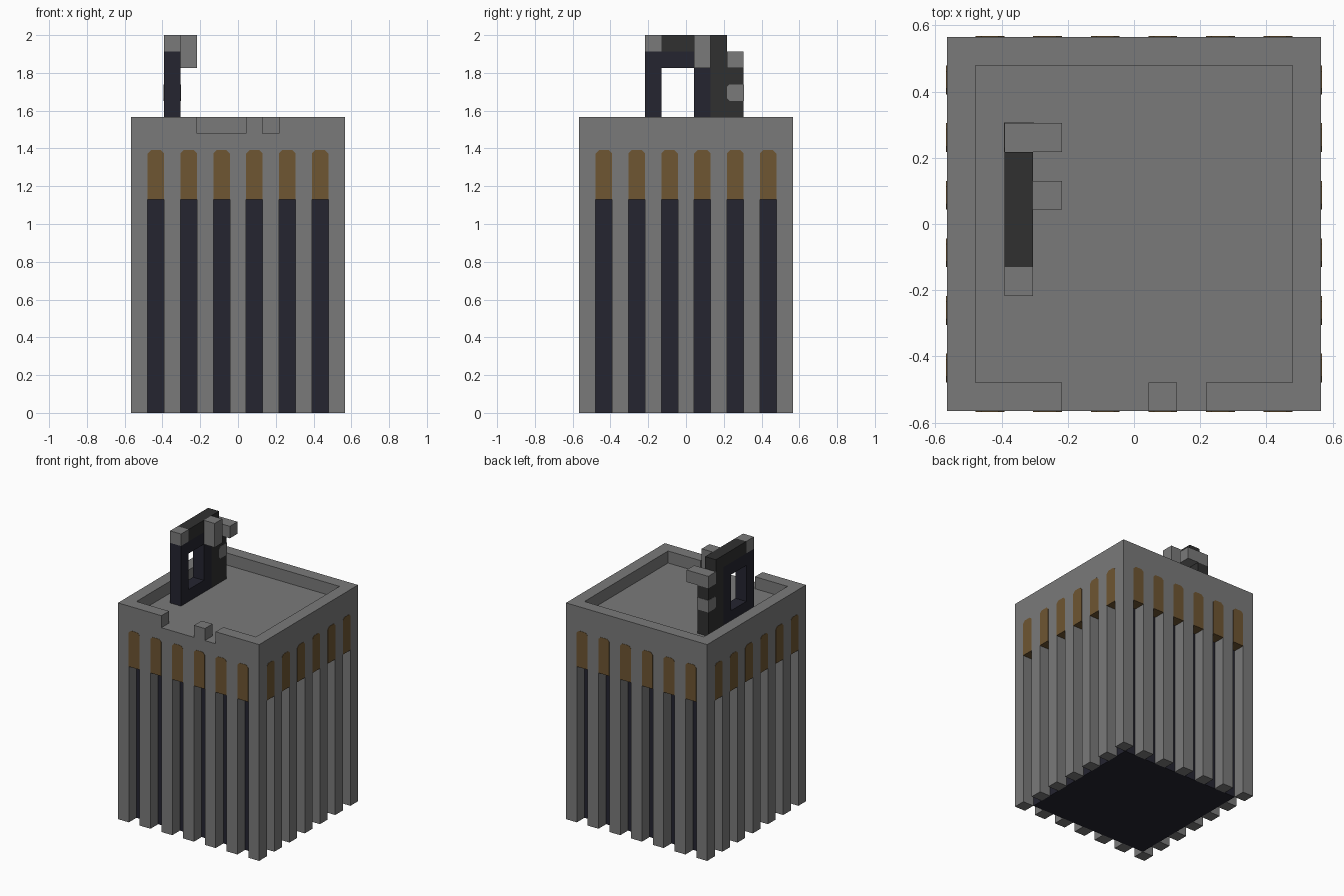
import bpy
import bmesh

old = bpy.data.objects.get("Cube")
if old:
    bpy.data.objects.remove(old, do_unlink=True)

U = 2 / 23      # one block
LIP = 0.002     # how far painted details stand proud


def material(name, rgb):
    m = bpy.data.materials.new(name)
    m.use_nodes = True
    m.diffuse_color = (*rgb, 1)
    m.node_tree.nodes["Principled BSDF"].inputs["Base Color"].default_value = (*rgb, 1)
    return m


GREY = material("stone grey", (0.195, 0.195, 0.195))
DARK = material("charcoal", (0.03, 0.03, 0.03))
NAVY = material("dark navy glass", (0.018, 0.018, 0.03))
BROWN = material("bronze brown", (0.158, 0.092, 0.032))


def finish(bm, name, mat):
    bmesh.ops.recalc_face_normals(bm, faces=bm.faces)
    mesh = bpy.data.meshes.new(name)
    bm.to_mesh(mesh)
    bm.free()
    mesh.materials.append(mat)
    obj = bpy.data.objects.new(name, mesh)
    bpy.context.collection.objects.link(obj)
    return obj


def boxes(name, mat, *spans):
    """Join boxes given as (x0, x1, y0, y1, z0, z1) in block units."""
    bm = bmesh.new()
    for x0, x1, y0, y1, z0, z1 in spans:
        for v in bmesh.ops.create_cube(bm, size=1)["verts"]:
            v.co.x = U * (x1 if v.co.x > 0 else x0)
            v.co.y = U * (y1 if v.co.y > 0 else y0)
            v.co.z = U * (z1 if v.co.z > 0 else z0)
    return finish(bm, name, mat)


def add_prism(bm, points, depth):
    """Extrude a closed outline of 3D points along a depth vector."""
    face = bm.faces.new([bm.verts.new(p) for p in points])
    new = bmesh.ops.extrude_face_region(bm, geom=[face])["geom"]
    verts = [g for g in new if isinstance(g, bmesh.types.BMVert)]
    bmesh.ops.translate(bm, verts=verts, vec=depth)


# Recessed window core and the solid storey above it
boxes("window_core", NAVY, (-5.5, 5.5, -5.5, 5.5, 0, 13))
boxes("upper_storey", GREY, (-6.5, 6.5, -6.5, 6.5, 13, 17))

# Pillars around the edge, with one at each corner
spots = [-6 + 2 * i for i in range(7)]
ring = [(x, y) for x in spots for y in spots if max(abs(x), abs(y)) == 6]
boxes("pillars", GREY,
      *[(x - .5, x + .5, y - .5, y + .5, 0, 13) for x, y in ring])

# Bronze arch heads between the pillars, on all four sides
bm = bmesh.new()
half, cut, low, high = U / 2, U * 0.2, 13 * U - LIP, 16 * U
outline = [(-half, low), (half, low), (half, high - cut),
           (half - cut, high), (cut - half, high), (-half, high - cut)]
out = 6.5 * U + LIP
for i in range(6):
    c = (2 * i - 5) * U
    for s in (-1, 1):
        add_prism(bm, [(c + a, s * out, z) for a, z in outline], (0, -s * U, 0))
        add_prism(bm, [(s * out, c + a, z) for a, z in outline], (-s * U, 0, 0))
finish(bm, "arch_heads", BROWN)

# Roof parapet with notches in the front run
boxes("parapet", GREY,
      (-6.5, -5.5, -6.5, 6.5, 17, 18), (5.5, 6.5, -6.5, 6.5, 17, 18),
      (-5.5, 5.5, 5.5, 6.5, 17, 18), (-5.5, -2.5, -6.5, -5.5, 17, 18),
      (.5, 1.5, -6.5, -5.5, 17, 18), (2.5, 5.5, -6.5, -5.5, 17, 18))

# Rooftop frame, standing on the roof deck
L, R = -4.5, -3.5
boxes("roof_frame", NAVY,
      (L, R, -2.5, -1.5, 17, 22), (L, R, .5, 1.5, 17, 22),
      (L, R, -1.5, .5, 21, 22), (L, R, -1.5, .5, 17, 18))
boxes("roof_frame_casing", DARK,
      (L, R, -1.5, 1.5, 22, 23), (L, R, 1.5, 2.5, 17, 23),
      (L, R, 2.5, 3.5, 17, 21))
boxes("roof_frame_caps", GREY,
      (L, R, -2.5, -1.5, 22, 23), (R, -2.5, .5, 1.5, 21, 23),
      (L, -2.5, 2.5, 3.5, 21, 22))

# Pale band with clipped corners on the rear post
bm = bmesh.new()
y0, y1, z0, z1, k = 2.5 * U, 3.5 * U + LIP, 19 * U, 20 * U, U * 0.15
band = [(y0 + k, z0), (y1, z0), (y1, z1), (y0 + k, z1), (y0, z1 - k), (y0, z0 + k)]
add_prism(bm, [(L * U - LIP, y, z) for y, z in band], (U + 2 * LIP, 0, 0))
finish(bm, "rear_post_band", GREY)
